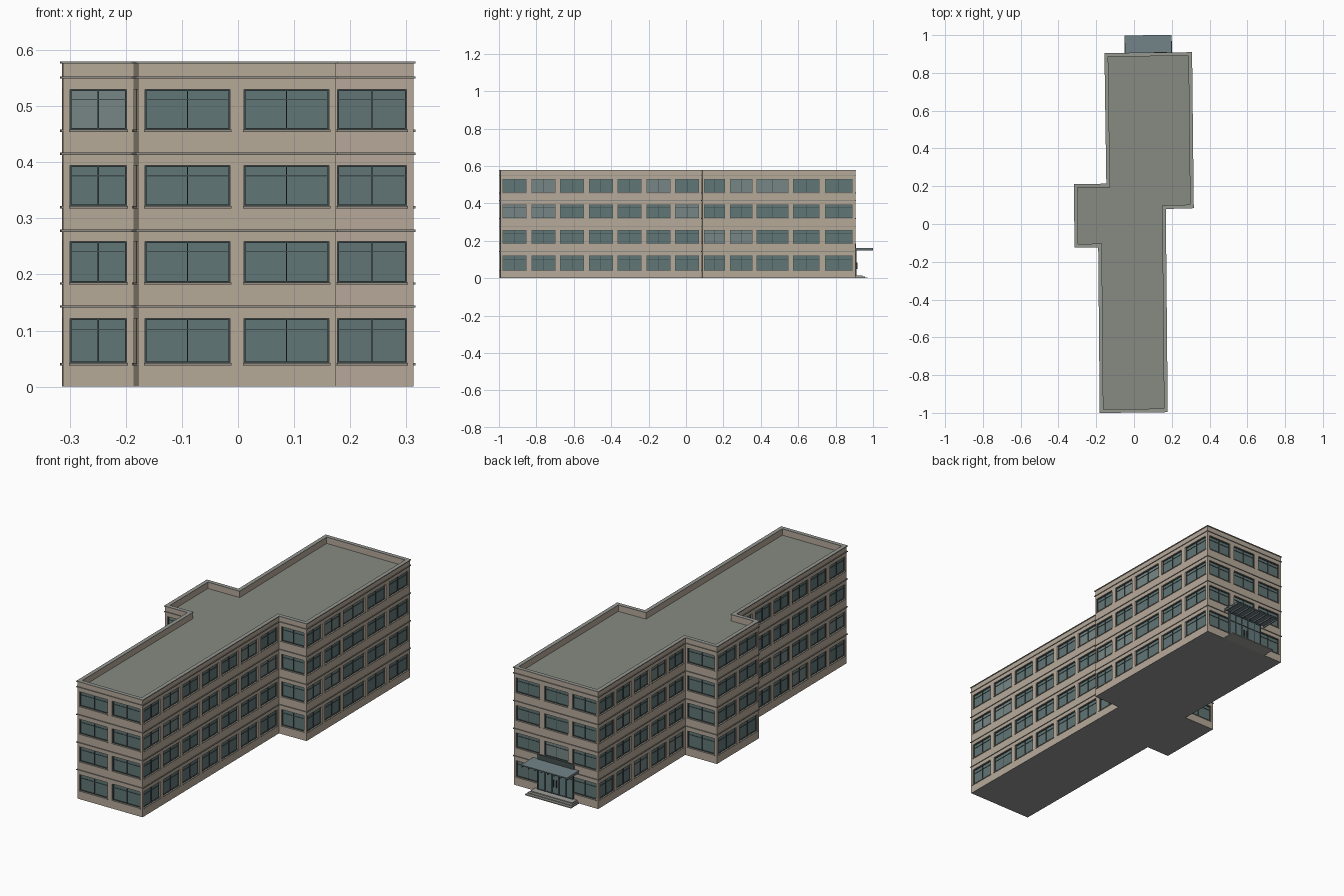
import bpy, bmesh, random
from mathutils import Vector

if "Cube" in bpy.data.objects:
    bpy.data.objects.remove(bpy.data.objects["Cube"])

random.seed(4)

# Footprint corners, counter-clockwise, and number of windows on the wall leaving each corner
FOOT = [Vector(p) for p in [(-.178, -.997), (.175, -.993), (.165, .083), (.313, .087), (.304, .906),
                            (-.153, .902), (-.143, .21), (-.314, .208), (-.312, -.122), (-.186, -.12)]]
COUNT = [2, 7, 1, 5, 3, 5, 1, 2, 1, 6]
ROWS = [(.042, .122), (.186, .259), (.322, .394), (.458, .53)]
TOP, ROOF, DEPTH = .577, .548, .008

COLORS = {"walls": (.47, .40, .32), "window_glass": (.12, .18, .18), "window_glass_light": (.18, .24, .235),
          "window_frames": (.05, .07, .07), "window_sills": (.30, .28, .24), "floor_bands": (.27, .26, .23),
          "parapet_cap": (.30, .31, .28), "roof": (.24, .26, .225), "base": (.3, .3, .3),
          "canopy": (.17, .23, .25), "canopy_ribs": (.12, .15, .16), "entrance_glass": (.13, .20, .21),
          "entrance_frame": (.06, .08, .08), "entrance_steps": (.35, .35, .33)}
parts = {name: bmesh.new() for name in COLORS}


def face(name, pts):
    bm = parts[name]
    return bm.faces.new([bm.verts.new(p) for p in pts])


class Wall:
    """Local wall coordinates: u along the wall, d outward, z up."""
    def __init__(self, a, b):
        self.a, self.length = a, (b - a).length
        self.t = (b - a).normalized()
        self.n = Vector((self.t.y, -self.t.x))

    def p(self, u, d, z):
        q = self.a + self.t * u + self.n * d
        return (q.x, q.y, z)

    def quad(self, name, pts):
        face(name, [self.p(*c) for c in pts])

    def box(self, name, u0, u1, d0, d1, z0, z1):
        b = [self.p(u, d, z0) for u, d in ((u0, d0), (u0, d1), (u1, d1), (u1, d0))]
        prism(name, b, z1)


def prism(name, base, z1):
    """Solid from a base polygon up to height z1."""
    bm = parts[name]
    lo = [bm.verts.new(p) for p in base]
    hi = [bm.verts.new((p[0], p[1], z1)) for p in base]
    fs = [bm.faces.new(lo), bm.faces.new(hi)]
    for i in range(len(lo)):
        j = (i + 1) % len(lo)
        fs.append(bm.faces.new((lo[i], lo[j], hi[j], hi[i])))
    bmesh.ops.recalc_face_normals(bm, faces=fs)


def offset(dist):
    """Footprint moved outward by dist with mitred corners."""
    out = []
    for i, c in enumerate(FOOT):
        n0 = Wall(FOOT[i - 1], c).n
        n1 = Wall(c, FOOT[(i + 1) % len(FOOT)]).n
        out.append(c + (n0 + n1) * dist / (1 + n0.dot(n1)))
    return out


def ring(name, outer, inner, z0, z1):
    """Closed band following the footprint."""
    bm = parts[name]
    loops = [[bm.verts.new((p.x, p.y, z)) for p in offset(d)]
             for d, z in ((outer, z0), (outer, z1), (inner, z1), (inner, z0))]
    fs = []
    for k in range(4):
        a, b = loops[k], loops[(k + 1) % 4]
        for i in range(len(a)):
            j = (i + 1) % len(a)
            fs.append(bm.faces.new((a[i], a[j], b[j], b[i])))
    bmesh.ops.recalc_face_normals(bm, faces=fs)


def window(w, u0, u1, z0, z1):
    D, f = -DEPTH, .0028
    # reveals
    w.quad("walls", [(u0, 0, z0), (u1, 0, z0), (u1, D, z0), (u0, D, z0)])
    w.quad("walls", [(u0, D, z1), (u1, D, z1), (u1, 0, z1), (u0, 0, z1)])
    w.quad("walls", [(u0, 0, z0), (u0, D, z0), (u0, D, z1), (u0, 0, z1)])
    w.quad("walls", [(u1, D, z0), (u1, 0, z0), (u1, 0, z1), (u1, D, z1)])
    # pane
    glass = random.choice(["window_glass"] * 4 + ["window_glass_light"])
    w.quad(glass, [(u0, D, z0), (u1, D, z0), (u1, D, z1), (u0, D, z1)])
    # frame, mullion, transom, sill
    um, zt = (u0 + u1) / 2, z0 + (z1 - z0) * .75
    for a, b in ((u0, u0 + f), (u1 - f, u1)):
        w.box("window_frames", a, b, D, D + .004, z0, z1)
    for a, b in ((z0, z0 + f), (z1 - f, z1)):
        w.box("window_frames", u0 + f, u1 - f, D, D + .004, a, b)
    w.box("window_frames", um - .001, um + .001, D, D + .003, z0 + f, z1 - f)
    w.box("window_frames", u0 + f, u1 - f, D, D + .002, zt - .001, zt + .001)
    w.box("window_sills", u0 - .002, u1 + .002, 0, .003, z0 - .004, z0)


# Walls with window openings
for i, n in enumerate(COUNT):
    w = Wall(FOOT[i], FOOT[(i + 1) % len(FOOT)])
    step = w.length / n
    spans = [(k * step + .0125, (k + 1) * step - .0125) for k in range(n)]
    if i == 3:  # unevenly spaced wall
        spans = [(.008, .121), (.147, .269), (.291, .461), (.484, .628), (.655, .804)]
    us = [0] + [u for s in spans for u in s] + [w.length]
    zs = [0] + [z for r in ROWS for z in r] + [TOP]
    for a in range(len(us) - 1):
        for b in range(len(zs) - 1):
            u0, u1, z0, z1 = us[a], us[a + 1], zs[b], zs[b + 1]
            if a % 2 and b % 2:
                window(w, u0, u1, z0, z1)
            else:
                w.quad("walls", [(u0, 0, z0), (u1, 0, z0), (u1, 0, z1), (u0, 0, z1)])

# Parapet inside, roof, base
inner = offset(-.015)
for i, p in enumerate(inner):
    q = inner[(i + 1) % len(inner)]
    face("walls", [(q.x, q.y, ROOF), (p.x, p.y, ROOF), (p.x, p.y, TOP), (q.x, q.y, TOP)])
face("roof", [(p.x, p.y, ROOF) for p in inner])
face("base", [(p.x, p.y, 0) for p in reversed(FOOT)])

# Floor bands and parapet cap
for z in (.143, .278, .415, .551):
    ring("floor_bands", .0035, -.001, z - .002, z + .002)
ring("parapet_cap", .0035, -.016, TOP - .001, .58)

# Entrance on the back wall
w = Wall(FOOT[4], FOOT[5])
c = w.length / 2
w.box("entrance_glass", c - .095, c + .095, -.004, .005, .014, .15)
for k in range(6):
    u = c - .095 + k * .038
    w.box("entrance_frame", u - .002, u + .002, 0, .008, .014, .152)
for z in (.016, .11, .15):
    w.box("entrance_frame", c - .097, c + .097, 0, .007, z - .002, z + .002)
for s in (-1, 1):  # door handles
    w.box("entrance_frame", c + s * .008 - .001, c + s * .008 + .001, .006, .012, .05, .085)
w.box("entrance_frame", c - .1, c + .1, 0, .005, .152, .187)

# Canopy with ribs below
w.box("canopy", c - .124, c + .124, 0, .0955, .157, .162)
for k in range(8):
    u = c - .121 + k * .242 / 7
    w.box("canopy_ribs", u - .002, u + .002, 0, .094, .149, .157)

# Steps
for k in range(3):
    w.box("entrance_steps", c - .125 + k * .006, c + .125 - k * .006, 0, .064 - k * .013, k * .005, k * .005 + .005)

# Make the objects
for name, bm in parts.items():
    bmesh.ops.remove_doubles(bm, verts=bm.verts, dist=1e-5) if name == "walls" else None
    mesh = bpy.data.meshes.new(name)
    bm.to_mesh(mesh)
    bm.free()
    mat = bpy.data.materials.new(name + "_color")
    mat.diffuse_color = (*COLORS[name], 1)
    mat.use_nodes = True
    mat.node_tree.nodes["Principled BSDF"].inputs["Base Color"].default_value = mat.diffuse_color
    mesh.materials.append(mat)
    bpy.context.collection.objects.link(bpy.data.objects.new(name, mesh))
